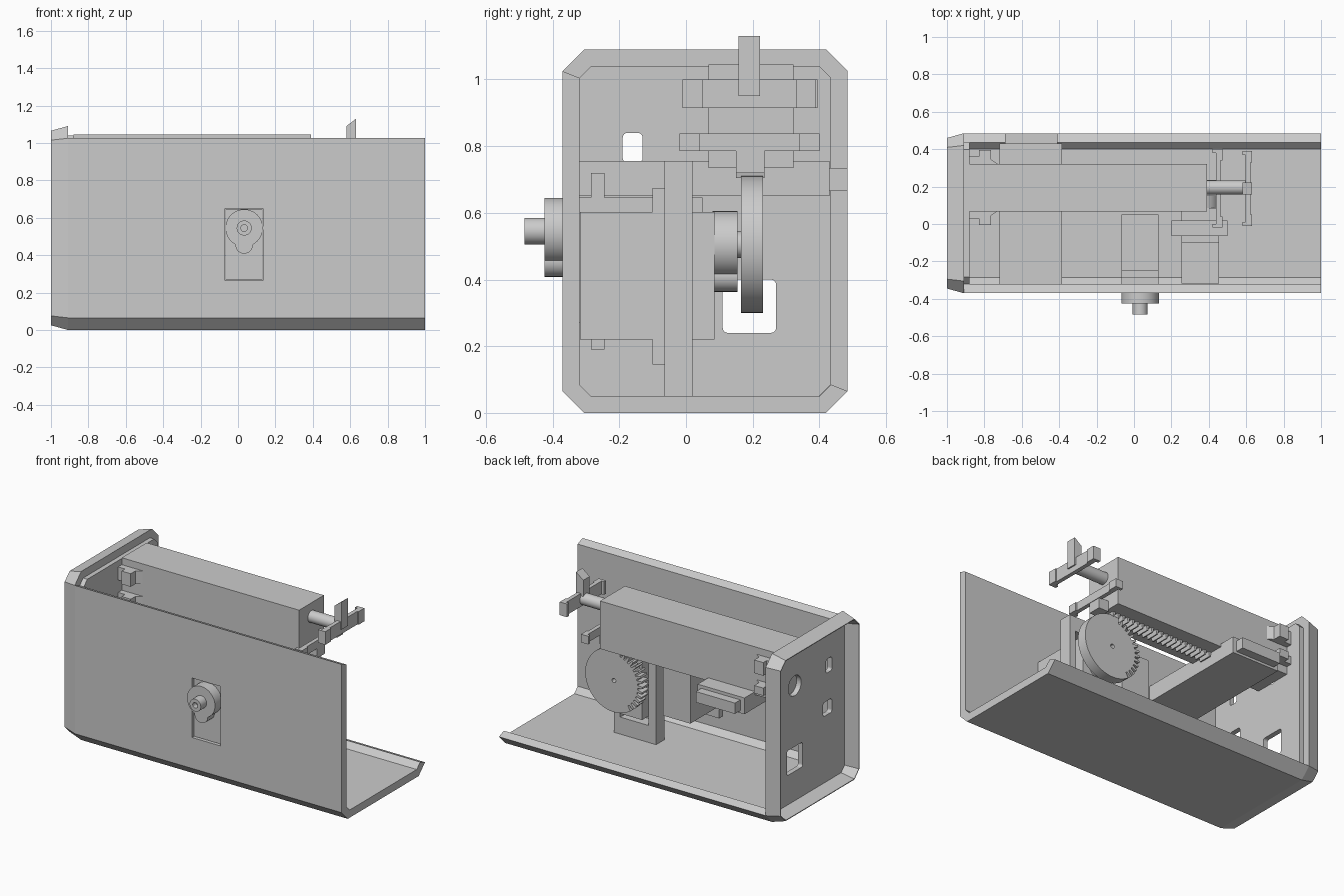
import bpy, bmesh, math

if "Cube" in bpy.data.objects:
    bpy.data.objects.remove(bpy.data.objects["Cube"])

grey = bpy.data.materials.new("plain_grey")
grey.diffuse_color = (0.6, 0.6, 0.6, 1)
grey.use_nodes = True
grey.node_tree.nodes["Principled BSDF"].inputs["Base Color"].default_value = grey.diffuse_color


def finish(name, bm, smooth=False):
    bmesh.ops.recalc_face_normals(bm, faces=bm.faces)
    me = bpy.data.meshes.new(name)
    bm.to_mesh(me)
    bm.free()
    me.materials.append(grey)
    ob = bpy.data.objects.new(name, me)
    bpy.context.collection.objects.link(ob)
    if smooth:
        bpy.ops.object.select_all(action='DESELECT')
        ob.select_set(True)
        bpy.context.view_layer.objects.active = ob
        bpy.ops.object.shade_smooth_by_angle(angle=math.radians(30))
    return ob


def place(axis, t, p):
    """Put a 2D profile point at distance t along the axis."""
    u, v = p
    return {'x': (t, u, v), 'y': (u, t, v), 'z': (u, v, t)}[axis]


def prism(name, pts, axis, a, b, smooth=False):
    bm = bmesh.new()
    r0 = [bm.verts.new(place(axis, a, p)) for p in pts]
    r1 = [bm.verts.new(place(axis, b, p)) for p in pts]
    bm.faces.new(r0)
    bm.faces.new(r1)
    n = len(pts)
    for i in range(n):
        j = (i + 1) % n
        bm.faces.new((r0[i], r0[j], r1[j], r1[i]))
    return finish(name, bm, smooth)


def box(name, x0, x1, y0, y1, z0, z1):
    return prism(name, [(x0, y0), (x1, y0), (x1, y1), (x0, y1)], 'z', z0, z1)


def circle(cu, cv, r, n=40):
    return [(cu + r * math.cos(2 * math.pi * i / n), cv + r * math.sin(2 * math.pi * i / n))
            for i in range(n)]


def round_rect(u0, u1, v0, v1, r=0.015):
    pts = []
    for k, (cu, cv) in enumerate([(u1 - r, v1 - r), (u0 + r, v1 - r), (u0 + r, v0 + r), (u1 - r, v0 + r)]):
        for i in range(5):
            t = math.pi / 2 * (k + i / 4)
            pts.append((cu + r * math.cos(t), cv + r * math.sin(t)))
    return pts


def cut(ob, cutter):
    cutter.hide_render = True
    mod = ob.modifiers.new("cut", 'BOOLEAN')
    mod.operation, mod.solver, mod.object = 'DIFFERENCE', 'EXACT', cutter
    bpy.context.view_layer.objects.active = ob
    bpy.ops.object.modifier_apply(modifier=mod.name)
    bpy.data.objects.remove(cutter)


def octagon(i):
    """Case outline in y, z, shrunk by i."""
    y0, y1, z0, z1, c = -0.37 + i, 0.485 - i, i, 1.09 - i, 0.065 - 0.586 * i
    return [(y0 + c, z0), (y1 - c, z0), (y1, z0 + c), (y1, z1 - c),
            (y1 - c, z1), (y0 + c, z1), (y0, z1 - c), (y0, z0 + c)]


# Case: front wall and floor in one bent sheet
case = prism("case_sheet", [(-0.37, 1.025), (-0.37, 0.065), (-0.305, 0), (0.42, 0), (0.485, 0.065),
                            (0.435, 0.085), (0.4, 0.05), (-0.285, 0.05), (-0.32, 0.085), (-0.32, 1.005)],
             'x', -0.91, 1.0)
cut(case, box("window_cutter", -0.07, 0.135, -0.5, -0.25, 0.265, 0.65))

# Raised rim around the end panel
bm = bmesh.new()
rings = [[bm.verts.new((x, *p)) for p in octagon(i)]
         for x, i in ((-0.91, 0), (-1.0, 0.025), (-1.0, 0.03), (-0.91, 0.05))]
for k in range(4):
    a, b = rings[k], rings[(k + 1) % 4]
    for i in range(8):
        j = (i + 1) % 8
        bm.faces.new((a[i], a[j], b[j], b[i]))
finish("end_rim", bm)

# End panel with cable and rod holes
panel = prism("end_panel", octagon(0.05), 'x', -0.912, -0.88)
for hole in (round_rect(-0.19, -0.13, 0.75, 0.84), round_rect(0.11, 0.27, 0.24, 0.40),
             round_rect(-0.19, -0.10, 0.48, 0.57), circle(0.19, 0.795, 0.065)):
    cut(panel, prism("hole_cutter", hole, 'x', -1.1, -0.8))

# Long housing and the crossbar that carries it
box("housing", -0.88, 0.39, 0.068, 0.322, 0.735, 1.045)
box("crossbar", -0.72, -0.385, -0.32, 0.43, 0.65, 0.755)
box("crossbar_tab", -0.69, -0.41, 0.43, 0.485, 0.665, 0.735)

# Toothed rack under the housing
pitch, x = 0.036, -0.42
rack = [(0.39, 0.79), (-0.42, 0.79)]
while x < 0.34:
    rack += [(x, 0.735), (x + 0.006, 0.705), (x + 0.014, 0.705), (x + 0.02, 0.735)]
    x += pitch
prism("rack", rack + [(0.39, 0.735)], 'y', 0.15, 0.235)
box("rack_end", 0.39, 0.46, 0.15, 0.235, 0.72, 0.79)

# Sliding rod with its cross arms and pointer
prism("rod", circle(0.195, 0.957, 0.038), 'x', 0.38, 0.60, True)


def cross_arm(name, x0, x1, y0, y1, z0, z1):
    """Thin bar with wider flanged ends."""
    m = (x1 - x0) / 3
    pts = [(x0 + m, y0 + 0.02), (x0, y0 + 0.02), (x0, y0), (x1, y0), (x1, y0 + 0.06), (x1 - m / 2, y0 + 0.06),
           (x1 - m / 2, y1 - 0.06), (x1, y1 - 0.06), (x1, y1), (x0, y1), (x0, y1 - 0.02), (x0 + m, y1 - 0.02)]
    prism(name, pts, 'z', z0, z1)


cross_arm("outer_cross_arm", 0.58, 0.632, -0.01, 0.39, 0.915, 1.0)
cross_arm("inner_cross_arm", 0.42, 0.472, -0.02, 0.40, 0.785, 0.838)
prism("pointer", [(0.58, 0.95), (0.632, 0.95), (0.632, 1.13), (0.58, 1.09)], 'y', 0.157, 0.222)

# Clips on the end panel, both sides of the housing
for z0, z1, level in ((0.915, 1.0, "upper"), (0.785, 0.835, "lower")):
    for side, s in (("front", -1), ("back", 1)):
        pts = [(-0.88, 0.195 + s * 0.127), (-0.88, 0.195 + s * 0.165), (-0.83, 0.195 + s * 0.165),
               (-0.83, 0.195 + s * 0.2), (-0.765, 0.195 + s * 0.2), (-0.765, 0.195 + s * 0.15),
               (-0.73, 0.195 + s * 0.127)]
        prism(f"{level}_{side}_clip", pts, 'z', z0, z1)

# Front motor with mounting ears, looking through the wall window
box("front_motor", -0.066, 0.131, -0.355, 0.05, 0.269, 0.646)
box("front_motor_ears", -0.066, 0.131, -0.285, -0.245, 0.19, 0.72)


def output_boss(prefix, cx, y0, y1):
    """Round gear cover with a small lobe below it."""
    prism(prefix + "_cover", circle(cx, 0.545 if cx < 0.2 else 0.505, 0.1), 'y', y0, y1, True)
    prism(prefix + "_lobe", circle(cx, 0.455 if cx < 0.2 else 0.41, 0.047, 28), 'y', y0, y1, True)


output_boss("front_motor", 0.033, -0.425, -0.35)
shaft = prism("front_shaft", circle(0.033, 0.545, 0.04), 'y', -0.485, -0.42, True)
cut(shaft, prism("bore_cutter", circle(0.033, 0.545, 0.018, 24), 'y', -0.6, -0.45))

# Second motor held in an upright post
post = box("motor_post", 0.2, 0.5, -0.065, 0.02, 0.05, 0.755)
cut(post, box("post_cutter", 0.253, 0.457, -0.2, 0.2, 0.16, 0.66))
box("gear_motor", 0.255, 0.455, -0.318, 0.085, 0.22, 0.602)
box("gear_motor_ears", 0.255, 0.455, -0.1, -0.06, 0.145, 0.675)
output_boss("gear_motor", 0.355, 0.08, 0.155)
prism("gear_hub", circle(0.355, 0.505, 0.04), 'y', 0.15, 0.17, True)

# Gear toothed on one side only
R, gear = 0.205, []
teeth, start, end = 14, 100, 235
step = (end - start) / teeth
for k in range(teeth):
    for f, r in ((0, R), (0.35, R), (0.5, R - 0.035), (0.85, R - 0.035)):
        gear.append((start + (k + f) * step, r))
gear += [(end + i * (360 - end + start) / 48, R) for i in range(48)]
pts = [(0.355 + r * math.cos(math.radians(a)), 0.505 + r * math.sin(math.radians(a))) for a, r in gear]
wheel = prism("gear", pts, 'y', 0.165, 0.231, True)
cut(wheel, prism("axle_cutter", circle(0.355, 0.505, 0.014, 16), 'y', 0.2, 0.3))
